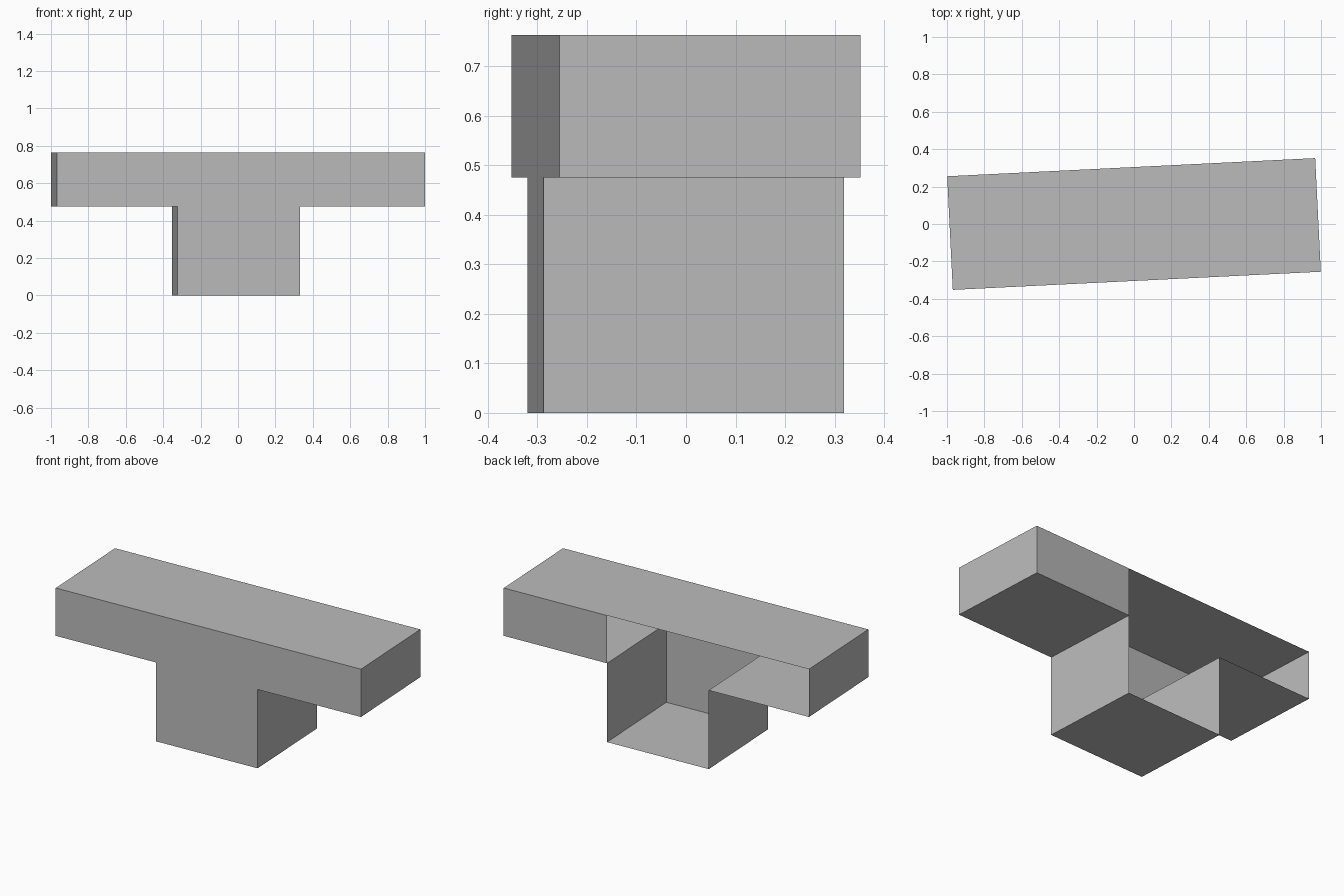
import bpy, bmesh
from math import atan2
from mathutils import Matrix

cube = bpy.data.objects.get("Cube")
if cube:
    bpy.data.objects.remove(cube, do_unlink=True)

HALF_LEN, HALF_DEPTH = 0.985, 0.304
STEM_L, STEM_R = -0.338, 0.318
MID, TOP = 0.475, 0.763
TURN = Matrix.Rotation(atan2(0.097, 1.968), 4, 'Z')

grey = bpy.data.materials.new("plain_grey")
grey.use_nodes = True
colour = (0.5, 0.5, 0.5, 1)
grey.diffuse_color = colour
grey.node_tree.nodes["Principled BSDF"].inputs["Base Color"].default_value = colour


def add_part(name, faces):
    """Make one flat-shaded sheet object from corner loops."""
    bm = bmesh.new()
    for loop in faces:
        bm.faces.new([bm.verts.new(co) for co in loop])
    bmesh.ops.remove_doubles(bm, verts=bm.verts, dist=0.0001)
    bm.transform(TURN)
    mesh = bpy.data.meshes.new(name)
    bm.to_mesh(mesh)
    bm.free()
    mesh.materials.append(grey)
    bpy.context.collection.objects.link(bpy.data.objects.new(name, mesh))


# T-shaped outline, anticlockwise seen from the front
outline = [(STEM_L, 0), (STEM_R, 0), (STEM_R, MID), (HALF_LEN, MID),
           (HALF_LEN, TOP), (-HALF_LEN, TOP), (-HALF_LEN, MID), (STEM_L, MID)]


def at(point, y):
    return (point[0], y, point[1])


# Front panel
add_part("front_panel", [[at(p, -HALF_DEPTH) for p in outline]])

# Walls, floors and top that run round the outline
add_part("outer_shell", [
    [at(q, -HALF_DEPTH), at(p, -HALF_DEPTH), at(p, HALF_DEPTH), at(q, HALF_DEPTH)]
    for p, q in zip(outline, outline[1:] + outline[:1])])

# Back panel closes one arm only; the rest of the back is open
arm = [(STEM_R, MID), (STEM_R, TOP), (HALF_LEN, TOP), (HALF_LEN, MID)]
add_part("back_arm_panel", [[at(p, HALF_DEPTH) for p in arm]])
